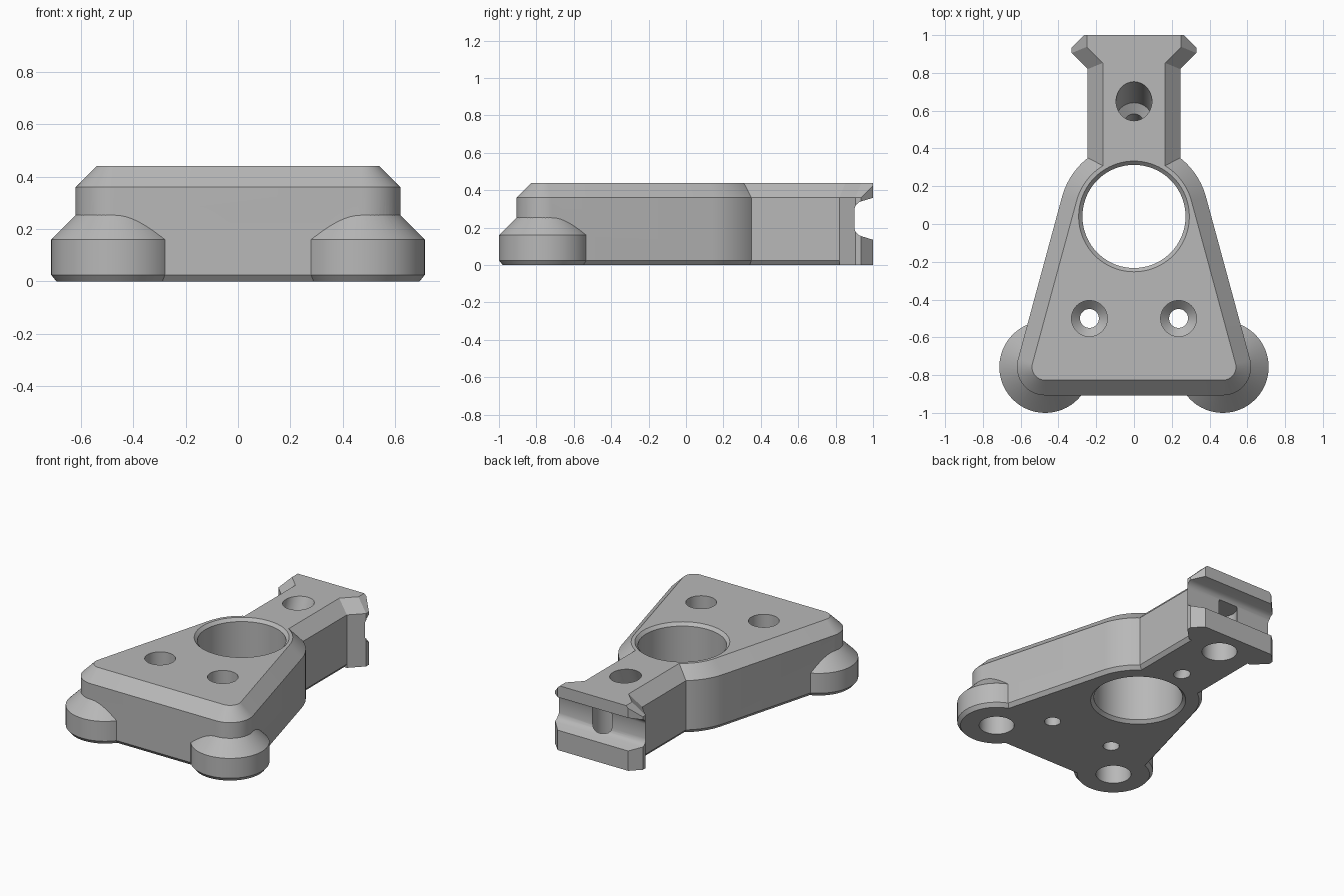
import bpy, bmesh
from math import sin, cos, pi, atan2, asin
from mathutils import Matrix

default = bpy.data.objects.get("Cube")
if default:
    bpy.data.objects.remove(default, do_unlink=True)

grey = bpy.data.materials.new("plain grey")
grey.use_nodes = True
grey.diffuse_color = (0.48, 0.48, 0.48, 1)
grey.node_tree.nodes["Principled BSDF"].inputs["Base Color"].default_value = grey.diffuse_color


def loft(name, rings):
    """Closed solid through rings of equal point count, capped at both ends."""
    bm = bmesh.new()
    loops = [[bm.verts.new(p) for p in ring] for ring in rings]
    n = len(loops[0])
    for a, b in zip(loops, loops[1:]):
        for i in range(n):
            j = (i + 1) % n
            bm.faces.new((a[i], a[j], b[j], b[i]))
    bm.faces.new(loops[0][::-1])
    bm.faces.new(loops[-1])
    bmesh.ops.remove_doubles(bm, verts=bm.verts, dist=1e-5)
    bmesh.ops.recalc_face_normals(bm, faces=bm.faces)
    mesh = bpy.data.meshes.new(name)
    bm.to_mesh(mesh)
    bm.free()
    mesh.materials.append(grey)
    ob = bpy.data.objects.new(name, mesh)
    bpy.context.collection.objects.link(ob)
    return ob


def lathe(name, profile, x, y, z=0, tilt=0, n=64):
    rings = [[(r * cos(2 * pi * i / n), r * sin(2 * pi * i / n), h) for i in range(n)]
             for r, h in profile]
    ob = loft(name, rings)
    ob.data.transform(Matrix.Translation((x, y, z)) @ Matrix.Rotation(tilt, 4, 'X'))
    return ob


def combine(target, other, operation):
    mod = target.modifiers.new(operation.lower(), 'BOOLEAN')
    mod.operation, mod.object, mod.solver = operation, other, 'EXACT'
    bpy.context.view_layer.objects.active = target
    bpy.ops.object.modifier_apply(modifier=mod.name)
    bpy.data.objects.remove(other, do_unlink=True)


# Shared dimensions
TOP = 0.44
LEVELS = [(0, 0.02), (0.025, 0), (0.36, 0), (TOP, 0.08)]   # height, inset
RING_Y, RING_R = 0.04, 0.395
FOOT_X, FOOT_Y, CORNER_R = 0.47, -0.757, 0.15


# Plate: rounded triangle wrapped round the large ring and two corners
def plate_outline(z, inset):
    dx, dy = FOOT_X, FOOT_Y - RING_Y
    dist = (dx * dx + dy * dy) ** 0.5
    side = atan2(dy, dx) + pi / 2 - asin((RING_R - CORNER_R) / dist)
    arcs = [(0, RING_Y, RING_R, side, pi - side, 40),
            (-FOOT_X, FOOT_Y, CORNER_R, pi - side, 1.5 * pi, 16),
            (FOOT_X, FOOT_Y, CORNER_R, -pi / 2, side, 16)]
    return [(x + (r - inset) * cos(a + (b - a) * i / n),
             y + (r - inset) * sin(a + (b - a) * i / n), z)
            for x, y, r, a, b, n in arcs for i in range(n + 1)]


bracket = loft("bracket", [plate_outline(z, i) for z, i in LEVELS])


# Arm with a flared end; the flare keeps a square bottom edge
def arm_outline(z, inset):
    flare = inset if z > 0.1 else 0
    slide = 0.41 * flare
    half = [(0.245 - inset, 0.1), (0.245 - inset, 0.82 + slide),
            (0.245 - flare, 0.82 + slide), (0.33 - flare, 0.905 + slide),
            (0.33 - flare, 1.0)]
    return [(x, y, z) for x, y in half] + [(-x, y, z) for x, y in half[::-1]]


arm = loft("arm", [arm_outline(z, i) for z, i in LEVELS])
for s in (-1, 1):
    corner = [(s * 0.265, 1.0), (s * 0.365, 0.9), (s * 0.5, 1.1), (s * 0.165, 1.1)]
    wedge = loft("corner_cutter", [[(x, y, z) for x, y in corner] for z in (-0.1, 0.6)])
    combine(arm, wedge, 'DIFFERENCE')

# Rounded groove across the end of the arm
mid = 0.2475
lower = [(1.1, 0.143), (0.94, 0.094), (0.925, 0.088), (0.912, 0.077),
         (0.904, 0.064), (0.9, 0.048)]
groove = [(y, mid - h) for y, h in lower] + [(y, mid + h) for y, h in lower[::-1]]
combine(arm, loft("groove_cutter", [[(x, y, z) for y, z in groove] for x in (-0.5, 0.5)]),
        'DIFFERENCE')
combine(bracket, arm, 'UNION')

# Round feet with sloping shoulders
for s in (-1, 1):
    foot = lathe("foot", [(0.223, 0), (0.243, 0.025), (0.243, 0.16), (0.143, 0.26)],
                 s * FOOT_X, FOOT_Y)
    combine(bracket, foot, 'UNION')

# Large bore, chamfered at both ends
bore = lathe("bore_cutter", [(0.313, -0.02), (0.273, 0.02), (0.273, TOP - 0.02),
                             (0.313, TOP + 0.02)], 0, RING_Y, n=96)
combine(bracket, bore, 'DIFFERENCE')

# Blind pockets under the feet and the flared end
for x, y, depth in ((-FOOT_X, FOOT_Y, 0.2), (FOOT_X, FOOT_Y, 0.2), (0, 0.82, 0.31)):
    pocket = lathe("pocket_cutter", [(0.108, -0.1), (0.108, depth)], x, y)
    combine(bracket, pocket, 'DIFFERENCE')

# Countersunk screw holes, the one in the arm leaning back
screw = [(0.05, -0.7), (0.05, -0.285), (0.095, -0.24), (0.095, 0.2)]
lean = -atan2(0.19, 0.44)
for x, y, tilt in ((-0.236, -0.5, 0), (0.236, -0.5, 0), (0, 0.65, lean)):
    combine(bracket, lathe("screw_cutter", screw, x, y, TOP, tilt, 48), 'DIFFERENCE')

# Smooth round walls, crisp edges
bpy.ops.object.select_all(action='DESELECT')
bracket.select_set(True)
bpy.context.view_layer.objects.active = bracket
bpy.ops.object.shade_smooth_by_angle(angle=0.4)
